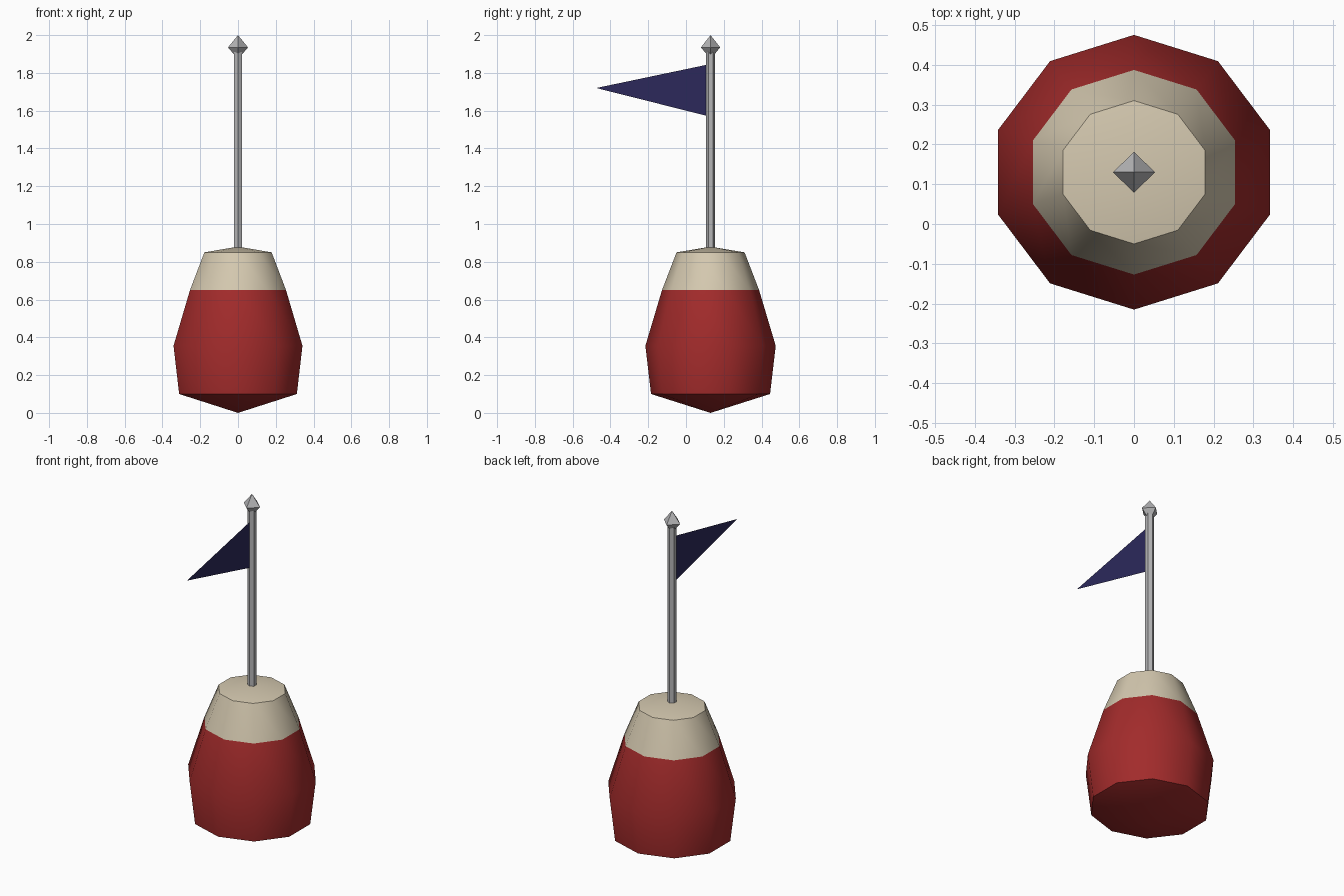
import bpy, bmesh, math

if "Cube" in bpy.data.objects:
    bpy.data.objects.remove(bpy.data.objects["Cube"])

CY = 0.13      # body and mast axis
SX = 1.04      # body is slightly wider in x


def mat(name, rgb):
    m = bpy.data.materials.new(name)
    m.diffuse_color = (*rgb, 1)
    m.use_nodes = True
    m.node_tree.nodes["Principled BSDF"].inputs["Base Color"].default_value = m.diffuse_color
    return m


red = mat("buoy red", (0.36, 0.024, 0.024))
cream = mat("cream", (0.66, 0.58, 0.43))
steel = mat("steel grey", (0.46, 0.46, 0.47))
navy = mat("navy", (0.025, 0.022, 0.105))


def add(name, bm, mats):
    me = bpy.data.meshes.new(name)
    bm.to_mesh(me)
    bm.free()
    for m in mats:
        me.materials.append(m)
    ob = bpy.data.objects.new(name, me)
    bpy.context.collection.objects.link(ob)
    return ob


def lathe(name, profile, sides, mats, rule=None):
    """Revolve (radius, z) points about the axis; radius 0 makes a tip."""
    bm = bmesh.new()
    rings = []
    for r, z in profile:
        n = sides if r else 1
        rings.append([bm.verts.new((SX * r * math.sin(2 * math.pi * i / sides),
                                    CY + r * math.cos(2 * math.pi * i / sides), z))
                      for i in range(n)])
    for a, b in zip(rings, rings[1:]):
        for i in range(sides):
            j = (i + 1) % sides
            quad = [a[i % len(a)], a[j % len(a)], b[j % len(b)], b[i % len(b)]]
            bm.faces.new(list(dict.fromkeys(quad)))
    for ring in (rings[0], rings[-1]):
        if len(ring) > 1:
            bm.faces.new(ring)
    bmesh.ops.recalc_face_normals(bm, faces=bm.faces)
    if rule:
        for f in bm.faces:
            f.material_index = rule(f.calc_center_median())
    return add(name, bm, mats)


# float body: red below, cream collar above
body = lathe("float_body",
             [(0, 0.005), (0.315, 0.1), (0.345, 0.355), (0.257, 0.65), (0.18, 0.85), (0, 0.88)],
             10, [red, cream], lambda c: int(c.z > 0.65))
body.data.vertices[0].co.z = 0
bpy.context.view_layer.objects.active = body
body.select_set(True)
bpy.ops.object.shade_smooth_by_angle(angle=math.radians(45))

# mast and finial
lathe("mast", [(0.024, 0.85), (0.024, 1.91)], 6, [steel])
lathe("finial", [(0.018, 1.895), (0.051, 1.935), (0, 2.0)], 4, [steel])

# pennant, a single sheet
bm = bmesh.new()
bm.faces.new([bm.verts.new((0, y, z)) for y, z in
              ((0.12, 1.57), (0.12, 1.845), (-0.475, 1.72))])
add("pennant", bm, [navy])
